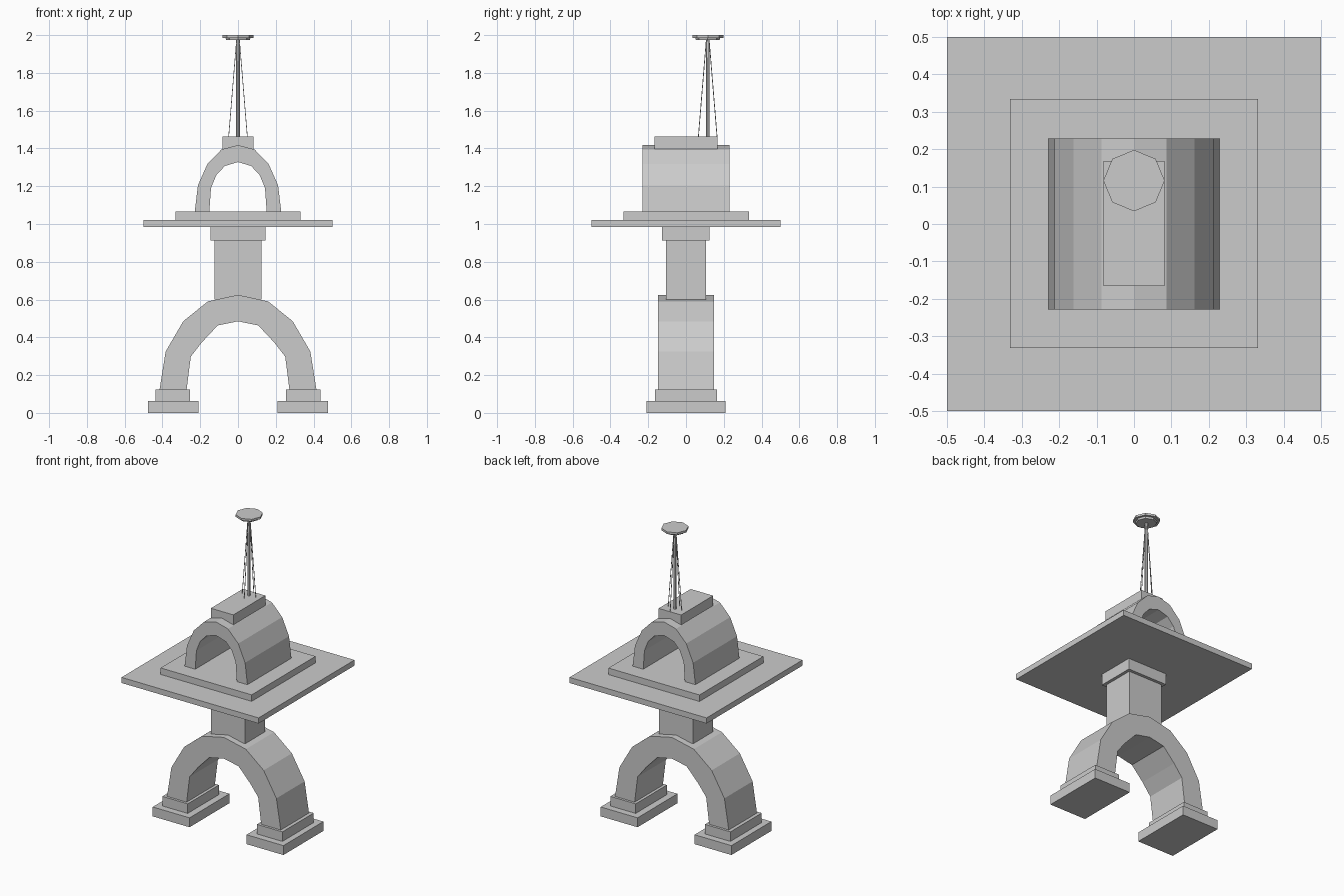
import bpy, bmesh, math
from mathutils import Vector

if "Cube" in bpy.data.objects:
    bpy.data.objects.remove(bpy.data.objects["Cube"])


def make(name, bm):
    bmesh.ops.recalc_face_normals(bm, faces=bm.faces)
    me = bpy.data.meshes.new(name)
    bm.to_mesh(me)
    bm.free()
    ob = bpy.data.objects.new(name, me)
    bpy.context.collection.objects.link(ob)
    return ob


def box(name, x0, x1, y0, y1, z0, z1):
    bm = bmesh.new()
    bmesh.ops.create_cube(bm, size=1)
    for v in bm.verts:
        v.co = ((x0 + x1) / 2 + v.co.x * (x1 - x0),
                (y0 + y1) / 2 + v.co.y * (y1 - y0),
                (z0 + z1) / 2 + v.co.z * (z1 - z0))
    return make(name, bm)


def rod(name, a, b, r, sides, r2=None):
    a, b = Vector(a), Vector(b)
    d = b - a
    bm = bmesh.new()
    bmesh.ops.create_cone(bm, cap_ends=True, segments=sides, radius1=r,
                          radius2=r if r2 is None else r2, depth=d.length)
    rot = Vector((0, 0, 1)).rotation_difference(d).to_matrix()
    for v in bm.verts:
        v.co = rot @ v.co + (a + b) / 2
    return make(name, bm)


def arch(name, outer, inner, y0, y1):
    # half profiles run from the left springing to the crown, then mirror
    full = lambda p: p + [(-x, z) for x, z in p[-2::-1]]
    o, i = full(outer), full(inner)
    bm = bmesh.new()
    rings = []
    for (ox, oz), (ix, iz) in zip(o, i):
        rings.append([bm.verts.new(c) for c in
                      ((ox, y0, oz), (ox, y1, oz), (ix, y1, iz), (ix, y0, iz))])
    for a, b in zip(rings, rings[1:]):
        for k in range(4):
            n = (k + 1) % 4
            bm.faces.new((a[k], a[n], b[n], b[k]))
    bm.faces.new(rings[0])
    bm.faces.new(rings[-1])
    return make(name, bm)


# Stepped feet
for side, s in (("left", -1), ("right", 1)):
    box(side + "_foot_base", *sorted((s * 0.208, s * 0.477)), -0.208, 0.208, 0, 0.062)
    box(side + "_foot_step", *sorted((s * 0.253, s * 0.438)), -0.163, 0.163, 0.062, 0.125)

# Lower arch
arch("lower_arch",
     [(-0.415, 0.125), (-0.383, 0.325), (-0.29, 0.485), (-0.16, 0.59), (0, 0.625)],
     [(-0.272, 0.125), (-0.25, 0.298), (-0.19, 0.375), (-0.107, 0.463), (0, 0.485)],
     -0.147, 0.147)

# Pillar and its cap
box("pillar", -0.125, 0.125, -0.105, 0.105, 0.6, 0.912)
box("pillar_cap", -0.145, 0.145, -0.127, 0.125, 0.912, 0.985)

# Platform
box("platform", -0.5, 0.5, -0.5, 0.5, 0.985, 1.022)
box("platform_step", -0.332, 0.332, -0.332, 0.334, 1.022, 1.065)

# Upper vault
arch("upper_vault",
     [(-0.229, 1.065), (-0.212, 1.205), (-0.162, 1.318), (-0.087, 1.395), (0, 1.418)],
     [(-0.152, 1.065), (-0.143, 1.19), (-0.116, 1.257), (-0.07, 1.307), (0, 1.328)],
     -0.229, 0.229)
box("roof_block", -0.082, 0.082, -0.166, 0.168, 1.395, 1.462)

# Mast, stay wires and top disc
cy = 0.115
rod("mast", (0, cy, 1.46), (0, cy, 1.98), 0.01, 8)
for k in range(4):
    c, s = math.cos(k * math.pi / 2), math.sin(k * math.pi / 2)
    rod(f"stay_wire_{k + 1}", (0.05 * c, cy + 0.05 * s, 1.455),
        (0.007 * c, cy + 0.007 * s, 1.98), 0.002, 6)
rod("disc_underside", (0, cy, 1.974), (0, cy, 1.987), 0.063, 8, 0.066)
rod("top_disc", (0, cy + 0.001, 1.986), (0, cy + 0.001, 2.0), 0.082, 8)
